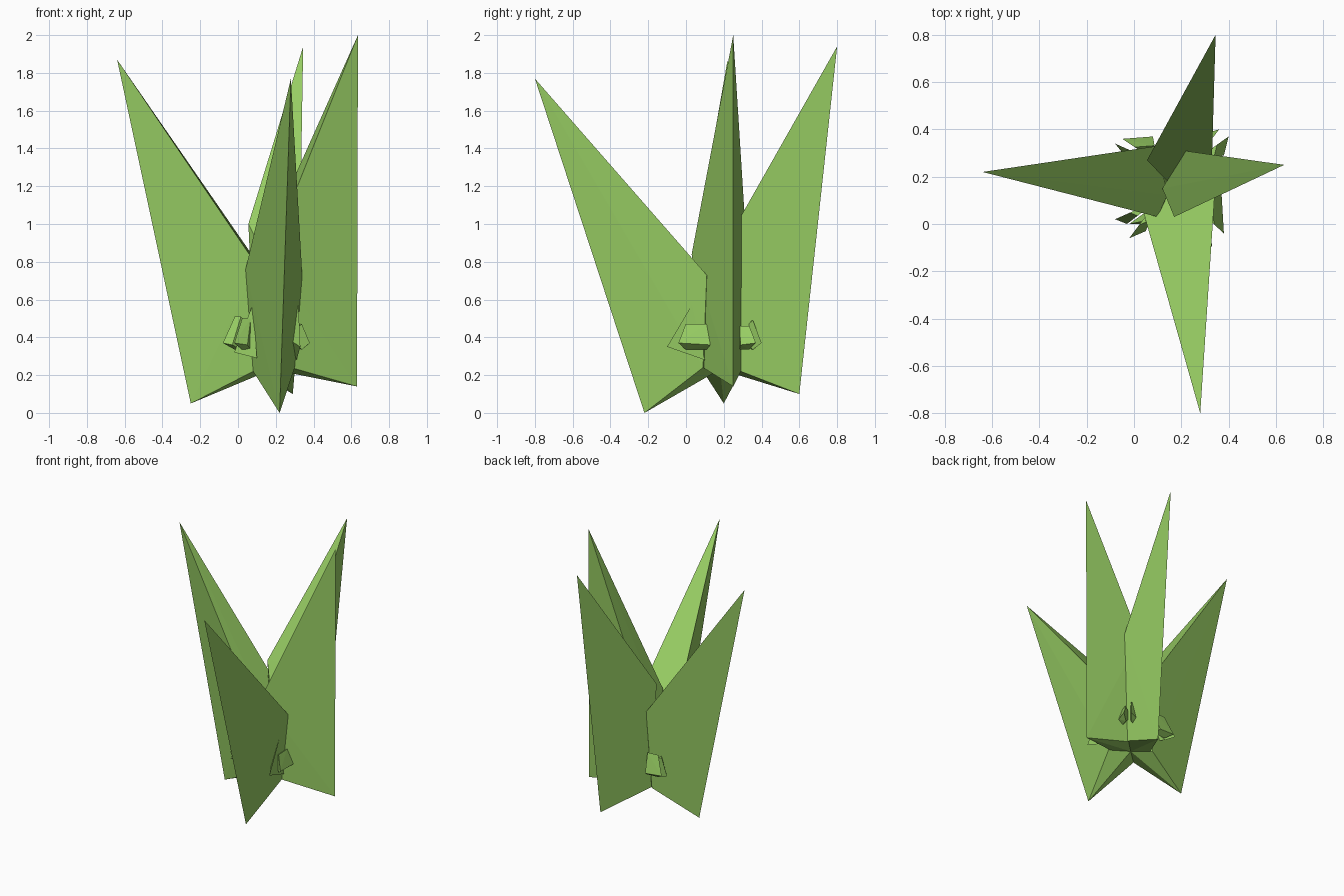
import bpy, bmesh

green = bpy.data.materials.new("leaf green")
green.diffuse_color = (0.31, 0.61, 0.125, 1)


def hull(name, points):
    """Flat-faced convex solid around a few corner points."""
    bm = bmesh.new()
    for p in points:
        bm.verts.new(p)
    res = bmesh.ops.convex_hull(bm, input=bm.verts[:])
    loose = [v for v in bm.verts if not v.link_faces]
    bmesh.ops.delete(bm, geom=loose, context='VERTS')
    bmesh.ops.recalc_face_normals(bm, faces=bm.faces[:])
    me = bpy.data.meshes.new(name)
    bm.to_mesh(me)
    bm.free()
    me.materials.append(green)
    ob = bpy.data.objects.new(name, me)
    bpy.context.collection.objects.link(ob)
    return ob


def blade(name, tip, keel, top_a, top_b, low_a, low_b, spine):
    """Large leaf: sharp outer keel, two inner edges, and a spine in the heart of the plant."""
    core = (0.18, 0.18, 0.23)
    hull(name, [tip, keel, top_a, top_b, low_a, low_b, spine, core])


# Four large leaves
blade("front_leaf", (0.28, -0.8, 1.77), (0.22, -0.22, 0),
      (0.04, 0.05, 0.76), (0.34, 0.11, 0.73),
      (0.08, 0.09, 0.22), (0.30, 0.09, 0.24), (0.20, 0.15, 0.67))
blade("left_leaf", (-0.64, 0.22, 1.87), (-0.25, 0.20, 0.05),
      (0.10, 0.03, 0.78), (0.10, 0.33, 0.80),
      (0.08, 0.09, 0.22), (0.08, 0.29, 0.22), (0.14, 0.12, 0.73))
blade("right_leaf", (0.635, 0.25, 2.0), (0.63, 0.25, 0.14),
      (0.17, 0.03, 0.84), (0.21, 0.31, 1.05),
      (0.28, 0.09, 0.24), (0.28, 0.29, 0.22), (0.12, 0.15, 0.78))
blade("back_leaf", (0.345, 0.8, 1.94), (0.29, 0.60, 0.10),
      (0.055, 0.27, 1.0), (0.33, 0.29, 1.04),
      (0.09, 0.28, 0.22), (0.30, 0.29, 0.22), (0.17, 0.15, 0.78))


def sprout(name, a, b, inner, top=0.48):
    """Small wedge leaf: outer rim a-b, sloping up and under towards an inner point."""
    pts = [(*a, 0.37), (*b, 0.36)]
    for p in (a, b):
        x = p[0] + (inner[0] - p[0]) * 0.35
        y = p[1] + (inner[1] - p[1]) * 0.35
        pts += [(x, y, top), (x, y, 0.335)]
    hull(name, pts + [(*inner, 0.42)])


# Two small leaves in each corner between the large ones
sprout("sprout_front_left_a", (-0.08, 0.02), (-0.03, 0.00), (0.10, 0.10), 0.51)
sprout("sprout_front_left_b", (-0.02, -0.06), (0.05, -0.03), (0.10, 0.10), 0.50)
sprout("sprout_front_right_a", (0.38, -0.04), (0.37, 0.13), (0.26, 0.07), 0.47)
sprout("sprout_back_right_a", (0.40, 0.37), (0.38, 0.29), (0.26, 0.27), 0.46)
sprout("sprout_back_right_b", (0.36, 0.40), (0.29, 0.38), (0.26, 0.27), 0.49)
sprout("sprout_back_left_a", (-0.08, 0.34), (-0.04, 0.29), (0.10, 0.26), 0.48)
sprout("sprout_back_left_b", (-0.05, 0.36), (0.08, 0.37), (0.10, 0.26), 0.50)

# Pointed shoots
hull("shoot_front_right", [(0.33, -0.10, 0.35), (0.32, 0.03, 0.57),
                           (0.31, 0.10, 0.28), (0.25, 0.05, 0.40)])
hull("shoot_front_left", [(0.08, 0.02, 0.58), (-0.02, 0.0, 0.32),
                          (0.10, 0.0, 0.29), (0.09, 0.08, 0.40)])
